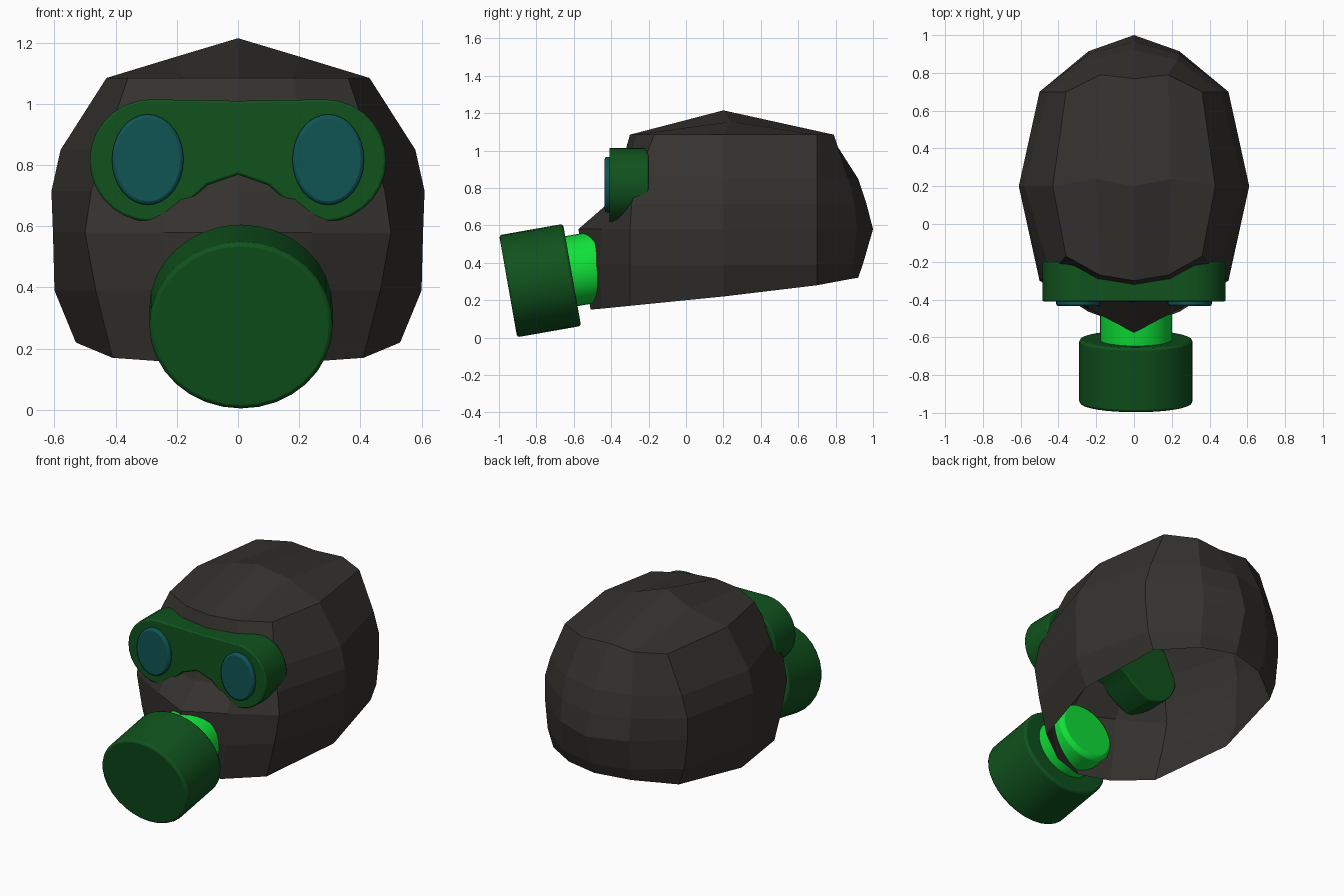
import bpy, bmesh
from math import sin, cos, pi, radians

if "Cube" in bpy.data.objects:
    bpy.data.objects.remove(bpy.data.objects["Cube"])


def material(name, rgb):
    m = bpy.data.materials.new(name)
    m.diffuse_color = (*rgb, 1)
    m.use_nodes = True
    m.node_tree.nodes["Principled BSDF"].inputs["Base Color"].default_value = m.diffuse_color
    return m


RUBBER = material("dark_rubber", (0.035, 0.032, 0.028))
GREEN = material("dark_green", (0.005, 0.085, 0.012))
BRIGHT = material("bright_green", (0.005, 0.75, 0.04))
GLASS = material("teal_glass", (0.005, 0.09, 0.09))


def add_object(name, bm, mat):
    me = bpy.data.meshes.new(name)
    bm.to_mesh(me)
    bm.free()
    ob = bpy.data.objects.new(name, me)
    bpy.context.collection.objects.link(ob)
    me.materials.append(mat)
    return ob


def smooth(ob, bevel):
    b = ob.modifiers.new("bevel", 'BEVEL')
    b.width, b.segments, b.limit_method = bevel, 2, 'ANGLE'
    b.angle_limit = radians(50)
    bpy.ops.object.select_all(action='DESELECT')
    ob.select_set(True)
    bpy.context.view_layer.objects.active = ob
    bpy.ops.object.shade_smooth_by_angle(angle=radians(30))


def drum(name, centre, rx, ry, length, tilt, mat, bevel):
    """Oval cylinder whose axis points to the front, tilted about x."""
    bm = bmesh.new()
    bmesh.ops.create_cone(bm, cap_ends=True, segments=32, radius1=1, radius2=1, depth=length)
    bmesh.ops.scale(bm, vec=(rx, ry, 1), verts=bm.verts)
    ob = add_object(name, bm, mat)
    ob.location = centre
    ob.rotation_euler = (radians(tilt), 0, 0)
    smooth(ob, bevel)
    return ob


# Hood: half columns from front centre round to back centre, (x, y) per level
levels = [0.39, 0.58, 0.715, 0.85, 1.085]
rim_z = [0.15, 0.155, 0.17, 0.22, 0.28, 0.31, 0.32]
columns = [
    [(0, -.51), (0, -.55), (0, -.575), (0, -.42), (0, -.365), (0, -.30)],
    [(.20, -.45), (.24, -.465), (.24, -.45), (.23, -.37), (.22, -.335), (.18, -.27)],
    [(.41, -.30), (.465, -.30), (.50, -.30), (.48, -.29), (.44, -.26), (.36, -.17)],
    [(.53, .20), (.60, .20), (.605, .20), (.61, .20), (.58, .20), (.43, .20)],
    [(.44, .70), (.48, .70), (.50, .70), (.50, .70), (.46, .70), (.36, .70)],
    [(.22, .86), (.24, .89), (.24, .915), (.24, .90), (.23, .87), (.18, .79)],
    [(0, .92), (0, .945), (0, 1.0), (0, .965), (0, .92), (0, .77)],
]
bm = bmesh.new()
grid = [[bm.verts.new((x, y, z)) for (x, y), z in zip(col, [rz] + levels)]
        for col, rz in zip(columns, rim_z)]
for a, b in zip(grid, grid[1:]):
    for k in range(5):
        bm.faces.new((a[k], b[k], b[k + 1], a[k + 1]))
t = [col[-1] for col in grid]
crown = bm.verts.new((0, .20, 1.215))
side = bm.verts.new((.20, .24, 1.155))
for f in ((t[0], t[1], side, crown), (t[1], t[2], t[3], side),
          (side, t[3], t[4], t[5]), (crown, side, t[5], t[6])):
    bm.faces.new(f)
hood = add_object("hood", bm, RUBBER)
hood.modifiers.new("mirror", 'MIRROR')

# Goggle frame: rounded ends with a nose notch
half = [(.285 + .2 * cos(a), .815 + .2 * sin(a))
        for a in (pi / 2 - pi * i / 14 for i in range(15))]
half += [(.23, .64), (.15, .69), (.10, .735)]
outline = [(0, 1.01)] + half + [(0, .77)] + [(-x, z) for x, z in reversed(half)]
bm = bmesh.new()
face = bm.faces.new([bm.verts.new((x, -.41, z)) for x, z in outline])
new = bmesh.ops.extrude_face_region(bm, geom=[face])["geom"]
bmesh.ops.translate(bm, vec=(0, .21, 0), verts=[v for v in new if isinstance(v, bmesh.types.BMVert)])
bmesh.ops.recalc_face_normals(bm, faces=bm.faces)
smooth(add_object("goggle_frame", bm, GREEN), 0.008)

# Lenses
for s, label in ((-1, "left"), (1, "right")):
    drum("lens_" + label, (s * .295, -.405, .818), .117, .148, .06, 90, GLASS, .012)

# Breathing filter and its connector
drum("filter_canister", (.01, -.78, .305), .30, .277, .347, 100, GREEN, .014)
drum("filter_connector", (.01, -.53, .37), .19, .19, .24, 100, BRIGHT, .025)
